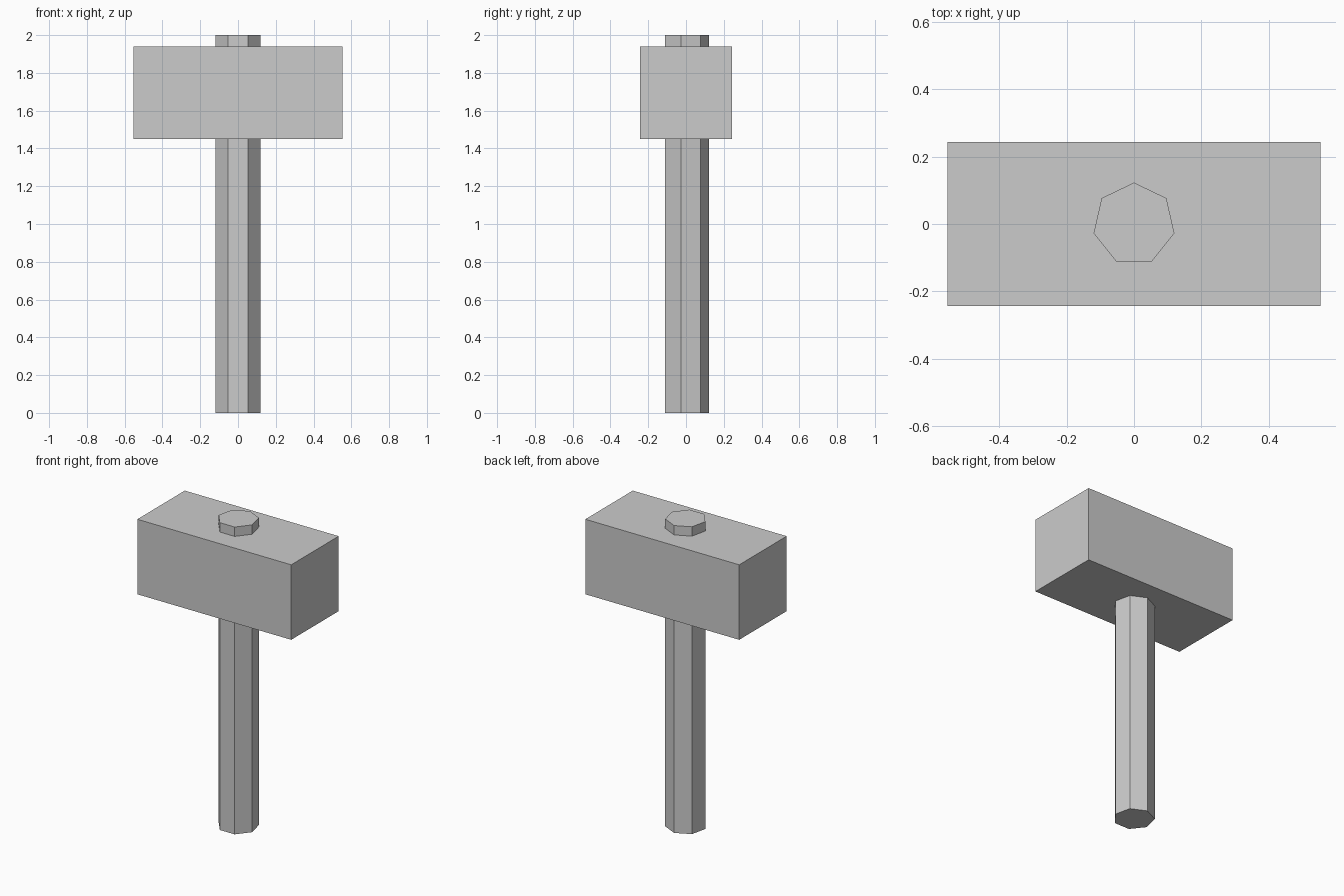
import bpy, bmesh
from math import sin, cos, tau

if "Cube" in bpy.data.objects:
    bpy.data.objects.remove(bpy.data.objects["Cube"])


def prism(name, outline, z0, z1):
    """Extrude a flat counter-clockwise outline from z0 up to z1."""
    bm = bmesh.new()
    base = bm.faces.new([bm.verts.new((x, y, z0)) for x, y in outline])
    top = bmesh.ops.extrude_face_region(bm, geom=[base], use_keep_orig=True)
    verts = [v for v in top["geom"] if isinstance(v, bmesh.types.BMVert)]
    bmesh.ops.translate(bm, verts=verts, vec=(0, 0, z1 - z0))
    bmesh.ops.recalc_face_normals(bm, faces=bm.faces)
    mesh = bpy.data.meshes.new(name)
    bm.to_mesh(mesh)
    bm.free()
    obj = bpy.data.objects.new(name, mesh)
    bpy.context.collection.objects.link(obj)
    return obj


# Seven-sided handle, one corner pointing to the back, passing through the head
SIDES, RADIUS = 7, 0.123
heptagon = [(-RADIUS * sin(tau * i / SIDES), RADIUS * cos(tau * i / SIDES))
            for i in range(SIDES)]
prism("handle", heptagon, 0, 2)

# Block-shaped mallet head
HX, HY = 0.554, 0.244
prism("head", [(-HX, -HY), (HX, -HY), (HX, HY), (-HX, HY)], 1.451, 1.939)
